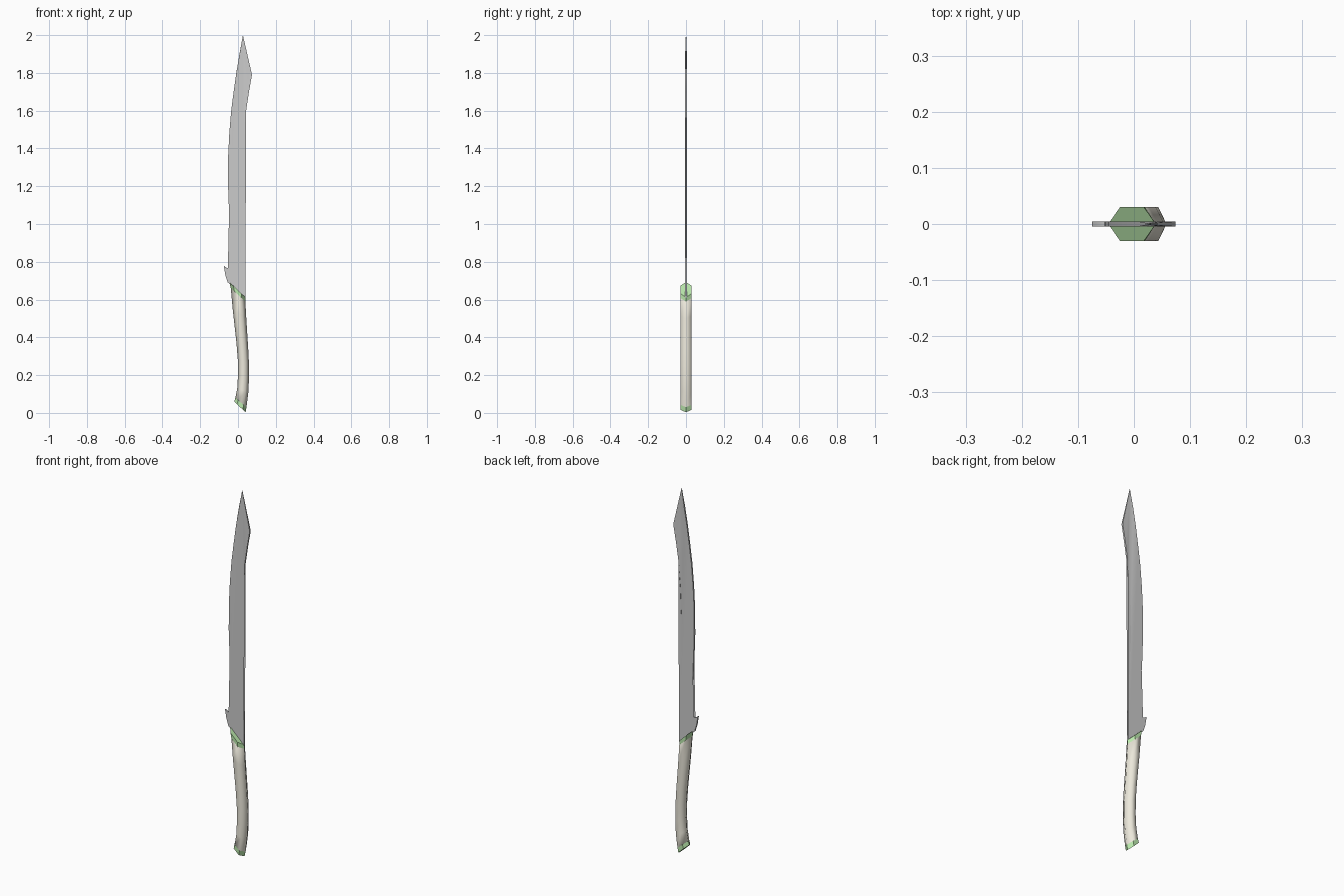
import bpy
import bmesh

if "Cube" in bpy.data.objects:
    bpy.data.objects.remove(bpy.data.objects["Cube"])


def material(name, rgb):
    m = bpy.data.materials.new(name)
    m.diffuse_color = (*rgb, 1)
    m.use_nodes = True
    m.node_tree.nodes["Principled BSDF"].inputs["Base Color"].default_value = m.diffuse_color
    return m


def finish(bm, name, mat=None, angle=0.6):
    bmesh.ops.recalc_face_normals(bm, faces=bm.faces)
    mesh = bpy.data.meshes.new(name)
    bm.to_mesh(mesh)
    bm.free()
    ob = bpy.data.objects.new(name, mesh)
    bpy.context.collection.objects.link(ob)
    if mat:
        mesh.materials.append(mat)
    bpy.ops.object.select_all(action='DESELECT')
    bpy.context.view_layer.objects.active = ob
    ob.select_set(True)
    bpy.ops.object.shade_smooth_by_angle(angle=angle)
    return ob


def hex_loft(name, rings, mat, angle):
    """Loft slanted hexagons, each given by its left and right corner (lx, lz, rx, rz)."""
    bm = bmesh.new()
    section = [(0, 0), (.25, -.03), (.75, -.03), (1, 0), (.75, .03), (.25, .03)]
    loops = [[bm.verts.new((lx + (rx - lx) * t, y, lz + (rz - lz) * t))
              for t, y in section] for lx, lz, rx, rz in rings]
    for a, b in zip(loops, loops[1:]):
        for i in range(6):
            j = (i + 1) % 6
            bm.faces.new((a[i], a[j], b[j], b[i]))
    bm.faces.new(loops[0])
    bm.faces.new(loops[-1])
    return finish(bm, name, mat, angle)


green = material("green_band", (.5, .82, .42))
bone = material("bone_grip", (.84, .81, .71))

# Grip and its slanted end bands
pommel = [(-.02, .06, .04, .003), (-.014, .08, .045, .03)]
collar = [(-.038, .66, .039, .59), (-.046, .693, .039, .612)]
grip = [pommel[1], (-.004, .13, .055, .11), (0, .2, .058, .18),
        (-.001, .28, .058, .26), (-.008, .37, .054, .34),
        (-.018, .46, .049, .42), (-.028, .55, .044, .5), collar[0]]
hex_loft("pommel_band", pommel, green, 0.6)
hex_loft("collar_band", collar, green, 0.6)
hex_loft("grip", grip, bone, 1.2)

# Blade outline: concave edge up to the tip, back edge down to the hook
outline = [(.039, .61), (.036, .75), (.031, .9), (.026, 1.05), (.023, 1.2),
           (.026, 1.33), (.031, 1.45), (.043, 1.6), (.058, 1.7), (.074, 1.79),
           (.026, 2.0),
           (.008, 1.9), (-.009, 1.8), (-.023, 1.7), (-.036, 1.6), (-.046, 1.48),
           (-.052, 1.36), (-.053, 1.22), (-.048, 1.08), (-.04, .95), (-.033, .79),
           (-.038, .773), (-.047, .766), (-.058, .767), (-.075, .778),
           (-.067, .73), (-.055, .692)]
bm = bmesh.new()
sides = []
for s in (-1, 1):
    # Thickness tapers near the tip
    sides.append([bm.verts.new((x, s * (.001 if z > 1.95 else .0045), z)) for x, z in outline])
    bm.faces.new(sides[-1])
n = len(outline)
for i in range(n):
    j = (i + 1) % n
    bm.faces.new((sides[0][i], sides[0][j], sides[1][j], sides[1][i]))
bmesh.ops.triangulate(bm, faces=[f for f in bm.faces if len(f.verts) > 4])
finish(bm, "blade")
